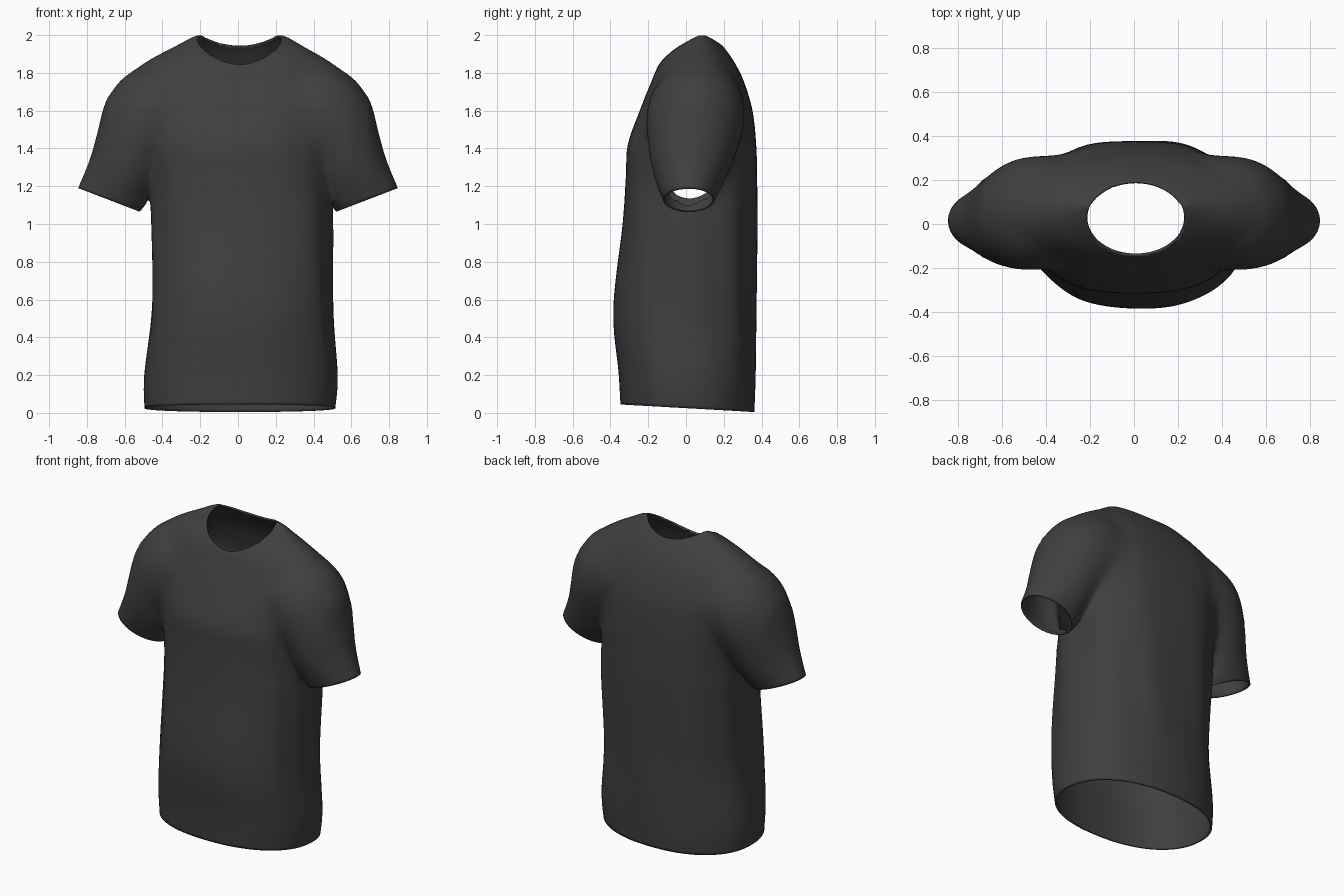
import bpy, bmesh, math

if "Cube" in bpy.data.objects:
    bpy.data.objects.remove(bpy.data.objects["Cube"])

# Materials: cloth, plus a temporary tag for faces that become openings
cloth = bpy.data.materials.new("charcoal cloth")
cloth.diffuse_color = (0.05, 0.05, 0.05, 1)
cloth.use_nodes = True
cloth.node_tree.nodes["Principled BSDF"].inputs["Base Color"].default_value = cloth.diffuse_color
opening = bpy.data.materials.new("opening tag")
SEG = 96


def spline(rows, steps):
    """Catmull-Rom interpolation of table rows."""
    out, n = [], len(rows)
    for i in range(n - 1):
        a, b, c, d = (rows[max(i - 1, 0)], rows[i], rows[i + 1], rows[min(i + 2, n - 1)])
        for k in range(steps):
            t = k / steps
            out.append([0.5 * (2 * q + (r - p) * t + (2 * p - 5 * q + 4 * r - s) * t * t
                               + (3 * q - p - 3 * r + s) * t ** 3)
                        for p, q, r, s in zip(a, b, c, d)])
    out.append(list(rows[-1]))
    return out


def loft(name, rings, first_cap, last_cap):
    """Closed solid through rings; cap values are material indices."""
    bm = bmesh.new()
    loops = [[bm.verts.new(p) for p in ring] for ring in rings]
    for lo, hi in zip(loops, loops[1:]):
        for j in range(len(lo)):
            k = (j + 1) % len(lo)
            bm.faces.new((lo[j], lo[k], hi[k], hi[j]))
    bm.faces.new(loops[0][::-1]).material_index = first_cap
    bm.faces.new(loops[-1]).material_index = last_cap
    bmesh.ops.recalc_face_normals(bm, faces=bm.faces)
    me = bpy.data.meshes.new(name)
    bm.to_mesh(me)
    bm.free()
    me.materials.append(cloth)
    me.materials.append(opening)
    ob = bpy.data.objects.new(name, me)
    bpy.context.collection.objects.link(ob)
    return ob


def spow(v, e):
    return math.copysign(abs(v) ** e, v)


# Torso: z, centre x, half width, front y, back y
torso_rows = [
    (0.025, 0.01, 0.505, -0.347, 0.362), (0.2, 0.015, 0.512, -0.357, 0.368),
    (0.55, 0.02, 0.48, -0.385, 0.372), (1.0, 0.02, 0.48, -0.335, 0.38),
    (1.25, 0.01, 0.485, -0.318, 0.378), (1.42, 0.005, 0.50, -0.308, 0.372),
    (1.6, 0.0, 0.54, -0.245, 0.352), (1.75, 0, 0.565, -0.185, 0.308),
    (1.85, 0, 0.505, -0.14, 0.26), (1.93, 0.005, 0.36, -0.075, 0.205),
    (1.975, 0.01, 0.28, -0.01, 0.16), (1.999, 0.01, 0.225, 0.045, 0.12)]


def torso_ring(z, cx, w, f, b):
    ring = []
    e = 0.9 - 0.12 * min(max(z, 0) / 1.4, 1)
    if z > 1.6:
        e += 0.2 * min((z - 1.6) / 0.3, 1)
    for j in range(SEG):
        a = 2 * math.pi * j / SEG
        c, s = math.cos(a), math.sin(a)
        # soft hanging folds, strongest at the sides and back
        hang = max(0, math.sin(math.pi * min(max((z - 0.1) / 1.4, 0), 1)))
        fold = 1 + 0.024 * hang * math.sin(9 * a + 2.5 * z) * (0.35 + 0.65 * abs(c)) * (1 if s > -0.6 else 0.3)
        x = cx + w * spow(c, e) * (1 + (fold - 1) * 0.5)
        y = (f + b) / 2 + (b - f) / 2 * spow(s, e) * fold
        ring.append((x, y, z - 0.06 * y * max(0, 1 - z / 0.4)))
    return ring


shirt = loft("shirt", [torso_ring(*r) for r in spline(torso_rows, 6)], 1, 0)

# Sleeve: outer x, z, inner x, z, front y, back y
sleeve_rows = [
    (0.45, 1.86, 0.22, 1.40, -0.20, 0.315), (0.615, 1.782, 0.34, 1.32, -0.215, 0.312),
    (0.70, 1.645, 0.40, 1.25, -0.205, 0.285), (0.745, 1.48, 0.445, 1.18, -0.19, 0.245),
    (0.785, 1.34, 0.485, 1.11, -0.16, 0.20), (0.846, 1.19, 0.52, 1.065, -0.12, 0.15)]


def sleeve_ring(side, ox, oz, ix, iz, f, b):
    ring = []
    for j in range(64):
        a = 2 * math.pi * j / 64
        u = 0.5 + 0.5 * math.cos(a)
        ring.append((side * (ix + (ox - ix) * u),
                     (f + b) / 2 + (b - f) / 2 * math.sin(a), iz + (oz - iz) * u))
    return ring


def combine(target, other, operation):
    other.hide_render = True
    mod = target.modifiers.new("join", 'BOOLEAN')
    mod.object, mod.operation, mod.solver = other, operation, 'EXACT'
    bpy.context.view_layer.objects.active = target
    bpy.ops.object.modifier_apply(modifier=mod.name)
    bpy.data.objects.remove(other)


for side, label in ((1, "right_sleeve"), (-1, "left_sleeve")):
    rings = [sleeve_ring(side, *r) for r in spline(sleeve_rows, 6)]
    combine(shirt, loft(label, rings, 0, 1), 'UNION')

# Neck opening cut with an elliptical prism
neck = [[(0.008 + 0.222 * math.cos(t * math.pi / 32), 0.025 + 0.168 * math.sin(t * math.pi / 32), z)
         for t in range(64)] for z in (1.6, 2.2)]
cutter = loft("neck_cutter", neck, 1, 1)
for p in cutter.data.polygons:
    p.material_index = 1
combine(shirt, cutter, 'DIFFERENCE')

# Open the hem, cuffs and neck, then soften the shoulder seams
me = shirt.data
tags = {i for i, m in enumerate(me.materials) if m == opening}
bm = bmesh.new()
bm.from_mesh(me)
bmesh.ops.delete(bm, geom=[f for f in bm.faces if f.material_index in tags], context='FACES')
bmesh.ops.remove_doubles(bm, verts=bm.verts, dist=0.004)
bmesh.ops.triangulate(bm, faces=bm.faces)
seam = [v for v in bm.verts if 0.27 < abs(v.co.x) < 0.68 and v.co.z > 1.12 and not v.is_boundary]
for _ in range(14):
    bmesh.ops.smooth_vert(bm, verts=seam, factor=0.5, use_axis_x=True, use_axis_y=True, use_axis_z=True)
for f in bm.faces:
    f.material_index = 0
bm.to_mesh(me)
bm.free()
me.materials.clear()
me.materials.append(cloth)
bpy.data.materials.remove(opening)

# Thin cloth thickness and smooth shading
thick = shirt.modifiers.new("cloth thickness", 'SOLIDIFY')
thick.thickness, thick.offset = 0.01, -1
bpy.ops.object.select_all(action='DESELECT')
shirt.select_set(True)
bpy.context.view_layer.objects.active = shirt
bpy.ops.object.shade_smooth_by_angle(angle=math.radians(50))
